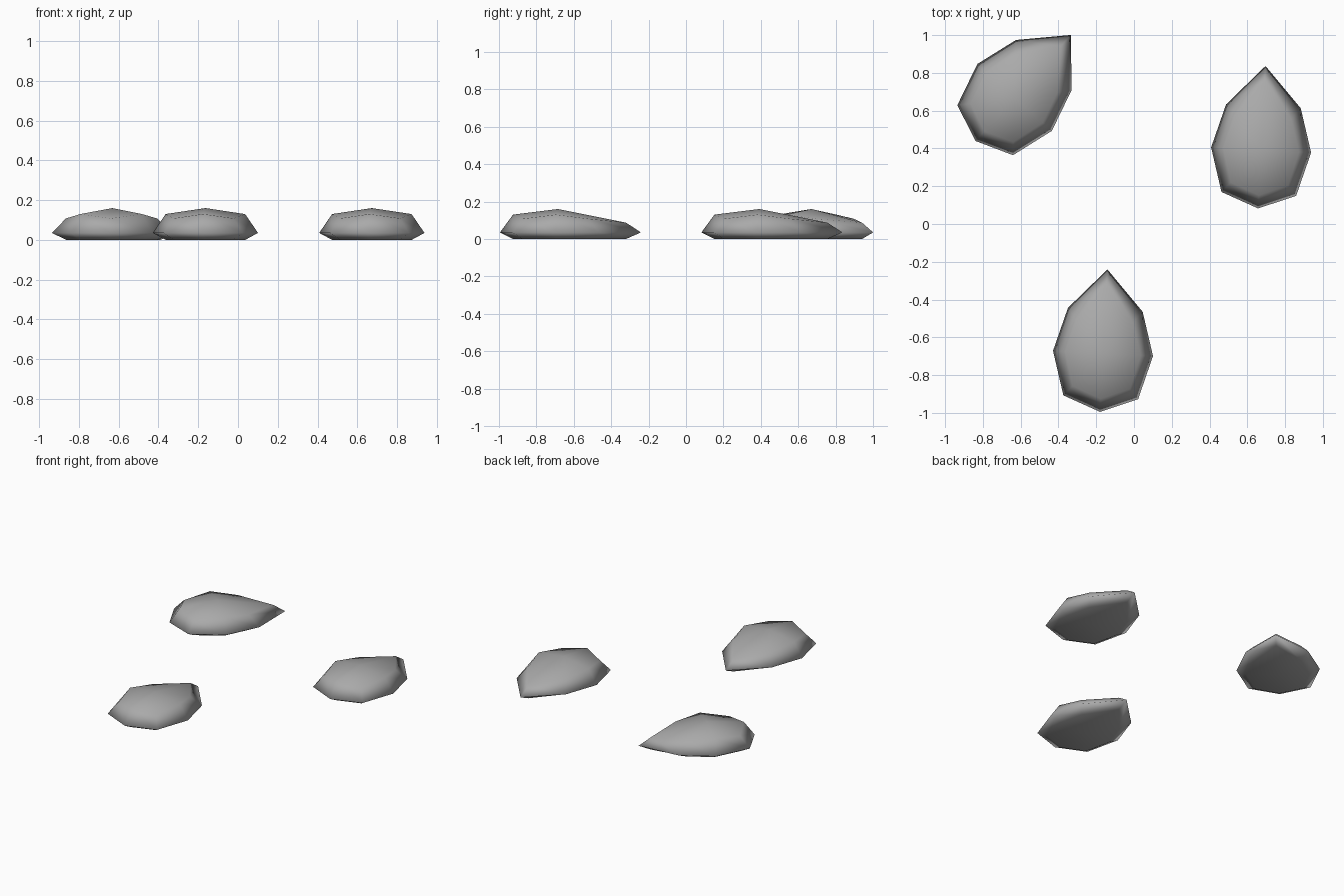
import bpy
import bmesh
import math

cube = bpy.data.objects.get("Cube")
if cube:
    bpy.data.objects.remove(cube, do_unlink=True)

# Stone colour
stone_grey = bpy.data.materials.new("stone_grey")
stone_grey.use_nodes = True
GREY = (0.4, 0.4, 0.4, 1)
stone_grey.diffuse_color = GREY
stone_grey.node_tree.nodes["Principled BSDF"].inputs["Base Color"].default_value = GREY


def mirrored(half):
    """Close a half outline, tip to heel, into a full loop across x = 0."""
    return half + [(-x, y, z) for x, y, z in reversed(half[1:-1])]


# Half outlines from the pointed tip round to the heel
base = mirrored([(0, 0.365, 0), (0.15, 0.17, 0), (0.2, 0, 0), (0.15, -0.18, 0), (0, -0.24, 0)])
rim = mirrored([(0, 0.445, 0.035), (0.198, 0.231, 0.035), (0.265, 0, 0.035),
                (0.198, -0.233, 0.035), (0, -0.31, 0.035)])
shoulder = mirrored([(0, 0.365, 0.087), (0.15, 0.17, 0.108), (0.2, 0, 0.13),
                     (0.152, -0.18, 0.108), (0, -0.24, 0.13)])

# One pebble: three rings bridged together, closed by fans above and below
bm = bmesh.new()
rings = [[bm.verts.new(p) for p in ring] for ring in (base, rim, shoulder)]
bottom = bm.verts.new((0, 0, 0))
crown = bm.verts.new((0, 0, 0.16))
count = len(base)
for i in range(count):
    j = (i + 1) % count
    bm.faces.new((bottom, rings[0][i], rings[0][j]))
    bm.faces.new((crown, rings[2][j], rings[2][i]))
    for low, high in zip(rings, rings[1:]):
        bm.faces.new((low[i], low[j], high[j], high[i]))
bmesh.ops.recalc_face_normals(bm, faces=bm.faces)
for face in bm.faces:
    face.smooth = True
mesh = bpy.data.meshes.new("pebble")
bm.to_mesh(mesh)
bm.free()
mesh.materials.append(stone_grey)

# Three copies lying on the ground
for name, x, y, turn in (("front_stone", -0.164, -0.685, -3),
                         ("left_stone", 0.673, 0.392, -3),
                         ("right_stone", -0.632, 0.67, -42)):
    stone = bpy.data.objects.new(name, mesh)
    stone.location = (x, y, 0)
    stone.rotation_euler.z = math.radians(turn)
    bpy.context.collection.objects.link(stone)
